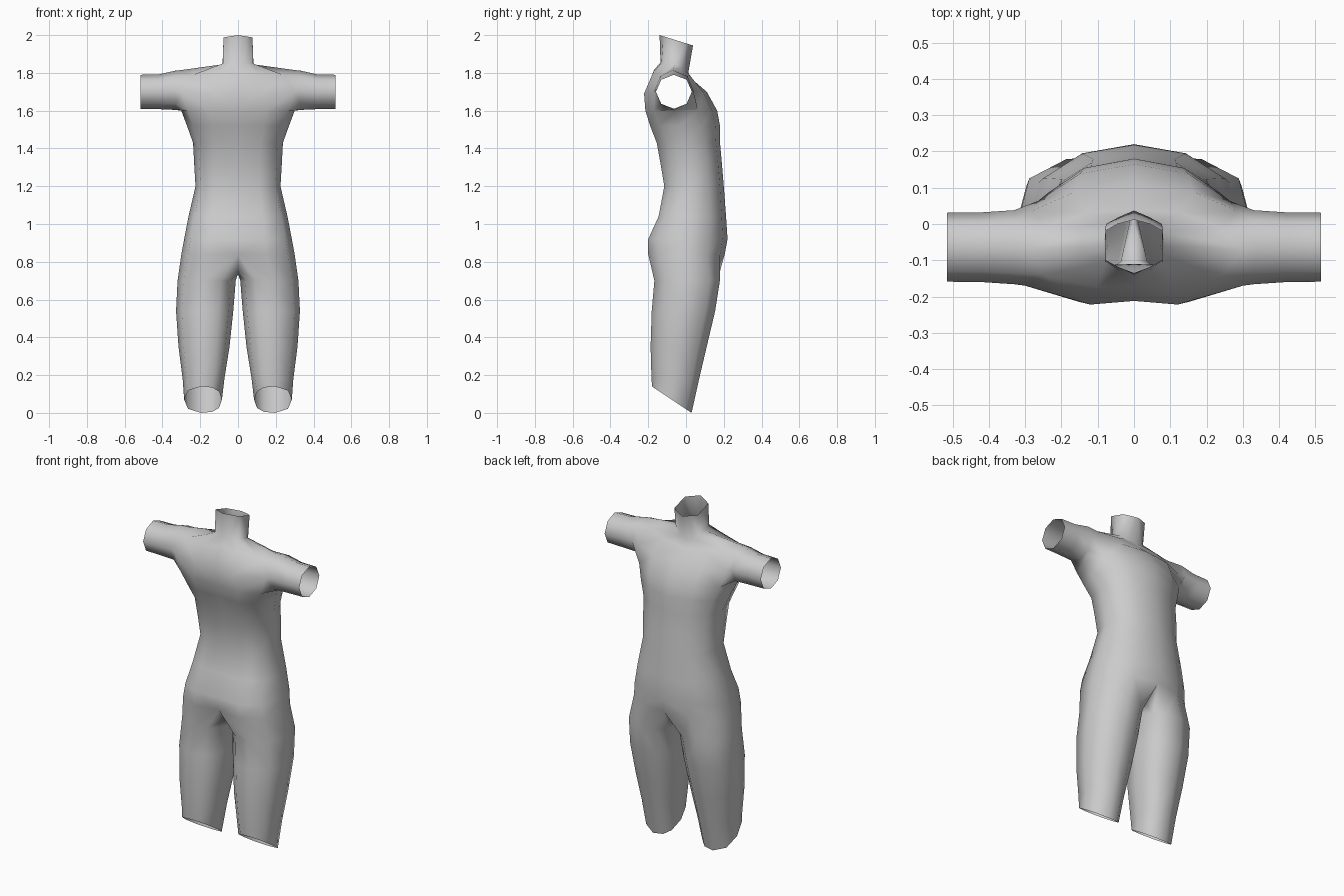
import bpy, bmesh, math

mat = bpy.data.materials.new("plain grey")
mat.diffuse_color = (0.6, 0.6, 0.6, 1)

bm = bmesh.new()


def ring(points):
    return [bm.verts.new(p) for p in points]


def bridge(a, b, closed=False, skip=()):
    """Join two rings of equal length with quads."""
    n = len(a)
    for i in range(n if closed else n - 1):
        if i not in skip:
            j = (i + 1) % n
            bm.faces.new((a[i], a[j], b[j], b[i]))


def spow(v, p):
    return math.copysign(abs(v) ** p, v)


# Torso: half rings from the spine round the flank to the belly
# height, half width, back y, belly y, flank y, spine groove
torso = [
    (0.84, 0.300, -0.200, 0.205, 0.00, 0.020),
    (0.92, 0.285, -0.200, 0.220, 0.01, 0.010),
    (1.04, 0.262, -0.145, 0.212, 0.02, 0.005),
    (1.20, 0.225, -0.115, 0.200, 0.03, 0.005),
    (1.32, 0.232, -0.135, 0.190, 0.02, 0.010),
    (1.43, 0.238, -0.155, 0.180, 0.00, 0.010),
    (1.52, 0.270, -0.190, 0.180, -0.03, 0.010),
    (1.60, 0.300, -0.215, 0.165, -0.06, 0.010),
]
rings = []
for z, w, yb, yf, ys, g in torso:
    b, f = yb - ys, yf - ys
    rings.append(ring([
        (0, yb + g, z), (0.5 * w, yb, z), (0.88 * w, ys + 0.7 * b, z), (w, ys, z),
        (0.88 * w, ys + 0.55 * f, z), (0.5 * w, ys + 0.88 * f, z), (0, yf, z)]))
for a, b in zip(rings, rings[1:]):
    bridge(a, b)

# Chest and shoulder rings, leaving an opening for the arm
chest = ring([(0, -0.212, 1.70), (0.12, -0.222, 1.69), (0.30, -0.17, 1.70), (0.3, -0.07, 1.7),
              (0.285, 0.035, 1.70), (0.16, 0.09, 1.70), (0, 0.11, 1.70)])
shoulder = ring([(0, -0.17, 1.815), (0.10, -0.175, 1.80), (0.25, -0.14, 1.785),
                 (0.30, -0.07, 1.815), (0.24, -0.01, 1.79), (0.13, 0.03, 1.775), (0, 0.04, 1.76)])
low = rings[-1]
bridge(low, chest, skip=(2, 3))
bridge(chest, shoulder, skip=(2, 3))

# Neck: open six-sided tube with a tilted rim
neck_base = ring([(0, -0.135, 1.855), (0.04, -0.13, 1.855), (0.08, -0.105, 1.85),
                  (0.082, -0.06, 1.845), (0.08, -0.02, 1.83), (0.045, 0.0, 1.81), (0, 0.012, 1.80)])
rim = [(0, -0.14), (0.04, -0.12), (0.077, -0.10), (0.077, -0.05),
       (0.077, 0.0), (0.04, 0.02), (0, 0.037)]
neck_top = ring([(x, y, 2.0 - (y + 0.14) * 0.31) for x, y in rim])
bridge(shoulder, neck_base)
bridge(neck_base, neck_top)

# Arm: open eight-sided stump growing from the shoulder opening
last = [low[2], low[3], low[4], chest[4], shoulder[4], shoulder[3], shoulder[2], chest[2]]
bm.verts.remove(chest[3])
for x, cz, ry, rz in [(0.33, 1.708, 0.102, 0.104), (0.42, 1.70, 0.096, 0.092),
                      (0.515, 1.70, 0.095, 0.090)]:
    angles = [math.radians(225 + 45 * i) for i in range(8)]
    nxt = ring([(x, -0.064 + ry * math.cos(t), cz + rz * math.sin(t)) for t in angles])
    bridge(last, nxt, closed=True)
    last = nxt

# Leg: hip half ring closed by the crotch, then rings down to a slanted open end
crotch = ring([(0, 0.10, 0.755), (0, 0.0, 0.735), (0, -0.10, 0.755)])
last = rings[0] + crotch
leg_angles = [-115, -85, -40, 0, 40, 85, 115, 145, 180, 215]
for z, xo, xi, yb, yf in [
        (0.70, 0.320, 0.012, -0.168, 0.180), (0.54, 0.328, 0.025, -0.182, 0.155),
        (0.35, 0.315, 0.045, -0.188, 0.110), (0.18, 0.293, 0.072, -0.183, 0.070),
        (None, 0.285, 0.085, -0.180, 0.030)]:
    pts = []
    for d in leg_angles:
        t = math.radians(d)
        x = (xo + xi) / 2 + (xo - xi) / 2 * spow(math.cos(t), 0.85)
        y = (yb + yf) / 2 + (yf - yb) / 2 * spow(math.sin(t), 0.85)
        pts.append((x, y, (0.03 - y) * 0.667 if z is None else z))
    nxt = ring(pts)
    bridge(last, nxt, closed=True)
    last = nxt

bmesh.ops.recalc_face_normals(bm, faces=bm.faces)
for f in bm.faces:
    f.smooth = True
mesh = bpy.data.meshes.new("body")
bm.to_mesh(mesh)
bm.free()
mesh.materials.append(mat)
body = bpy.data.objects.new("body", mesh)
bpy.context.collection.objects.link(body)

# Mirror the half body across the middle
mod = body.modifiers.new("mirror", 'MIRROR')
mod.use_clip = True
mod.merge_threshold = 0.001
